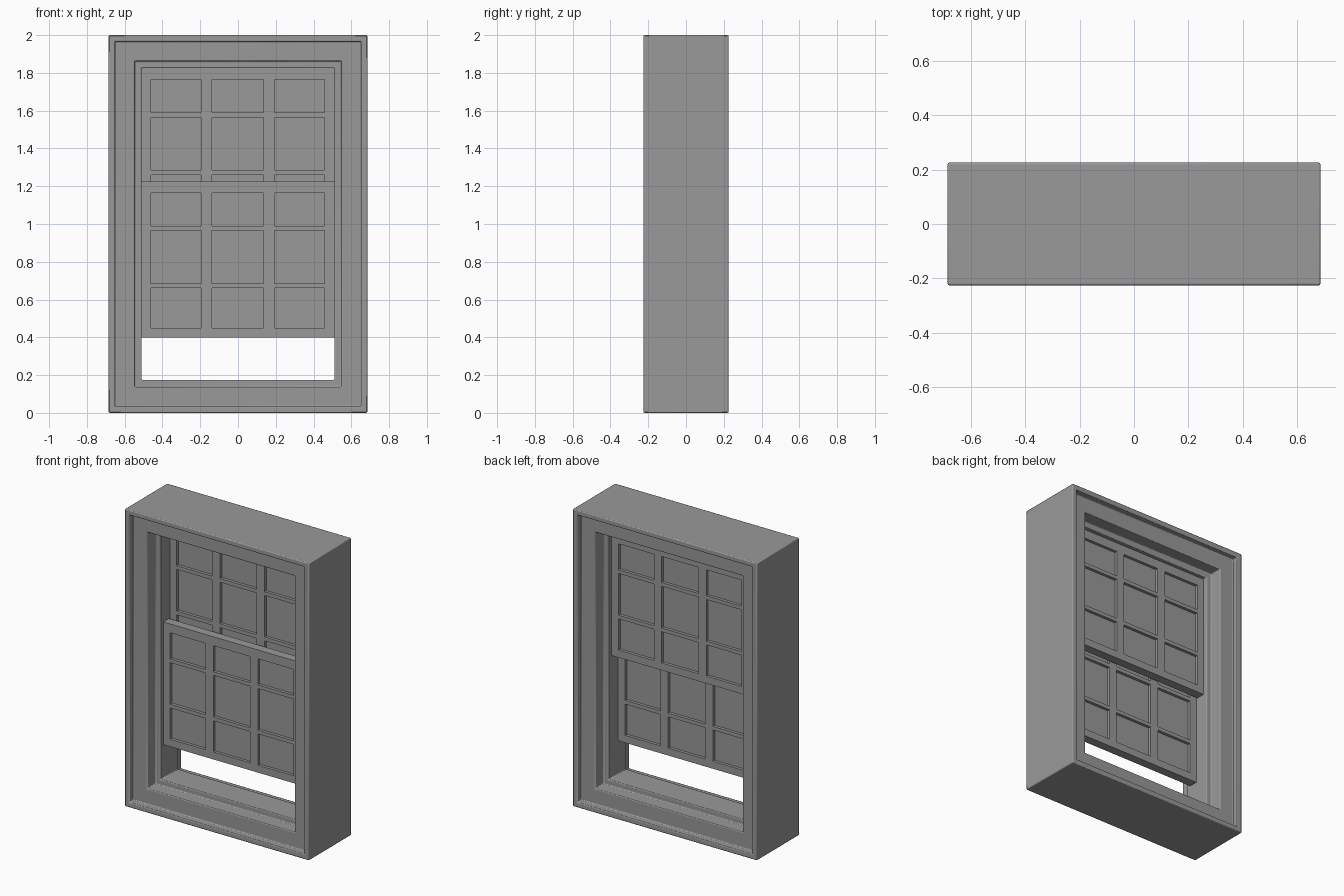
import bpy
import bmesh
import math

WIDTH, HEIGHT, DEPTH = 1.37, 2.0, 0.45

cube = bpy.data.objects.get("Cube")
if cube:
    bpy.data.objects.remove(cube, do_unlink=True)

grey = bpy.data.materials.new("painted_grey")
grey.use_nodes = True
colour = (0.32, 0.32, 0.32, 1)
grey.diffuse_color = colour
grey.node_tree.nodes["Principled BSDF"].inputs["Base Color"].default_value = colour


def finish(bm, name):
    bmesh.ops.recalc_face_normals(bm, faces=bm.faces)
    mesh = bpy.data.meshes.new(name)
    bm.to_mesh(mesh)
    bm.free()
    mesh.materials.append(grey)
    obj = bpy.data.objects.new(name, mesh)
    bpy.context.collection.objects.link(obj)
    return obj


def add_bevel(obj, width, segments):
    bevel = obj.modifiers.new("soft_edges", "BEVEL")
    bevel.width = width
    bevel.segments = segments
    bevel.limit_method = "ANGLE"
    bevel.angle_limit = math.radians(40)
    bpy.ops.object.select_all(action="DESELECT")
    obj.select_set(True)
    bpy.context.view_layer.objects.active = obj
    bpy.ops.object.shade_smooth_by_angle(angle=math.radians(30))


def rectangular_ring(name, profile):
    """Sweep a closed (inset, y) profile around the window outline."""
    bm = bmesh.new()
    loops = []
    for inset, y in profile:
        x, low, high = WIDTH / 2 - inset, inset, HEIGHT - inset
        corners = [(-x, low), (x, low), (x, high), (-x, high)]
        loops.append([bm.verts.new((cx, y, cz)) for cx, cz in corners])
    for a, b in zip(loops, loops[1:] + loops[:1]):
        for i in range(4):
            j = (i + 1) % 4
            bm.faces.new((a[i], a[j], b[j], b[i]))
    return finish(bm, name)


# Outer casing: raised rim, recessed trim and stepped inner stop, both sides
half = [(0, -DEPTH / 2), (0.034, -DEPTH / 2), (0.034, -0.182),
        (0.138, -0.182), (0.138, -0.095), (0.175, -0.095)]
frame = rectangular_ring("window_frame", half + [(i, -y) for i, y in reversed(half)])
add_bevel(frame, 0.006, 2)

# Sash layout: stile and bar edges, measured across and up from the bottom rail
COLUMNS = [-0.51, -0.46, -0.197, -0.138, 0.136, 0.193, 0.457, 0.51]
ROWS = [0, 0.05, 0.26, 0.285, 0.565, 0.59, 0.765, 0.825]
SASH_THICKNESS = 0.06


def sash(name, bottom, y):
    # Grid of stiles, rails and bars with the pane cells left open
    bm = bmesh.new()
    grid = [[bm.verts.new((x, y, bottom + z)) for x in COLUMNS] for z in ROWS]
    for r in range(len(ROWS) - 1):
        for c in range(len(COLUMNS) - 1):
            if r % 2 and c % 2:
                continue
            bm.faces.new((grid[r][c], grid[r][c + 1],
                          grid[r + 1][c + 1], grid[r + 1][c]))
    bars = finish(bm, name + "_sash")
    solid = bars.modifiers.new("thickness", "SOLIDIFY")
    solid.thickness = SASH_THICKNESS
    solid.offset = 0

    # Pane sheet set into the middle of the sash
    bm = bmesh.new()
    bmesh.ops.create_cube(bm, size=1)
    for v in bm.verts:
        v.co.x *= 0.98
        v.co.y = y + v.co.y * 0.02
        v.co.z = bottom + ROWS[-1] / 2 + v.co.z * 0.78
    finish(bm, name + "_panes")


sash("lower", 0.40, -0.035)
sash("upper", 1.0, 0.035)
